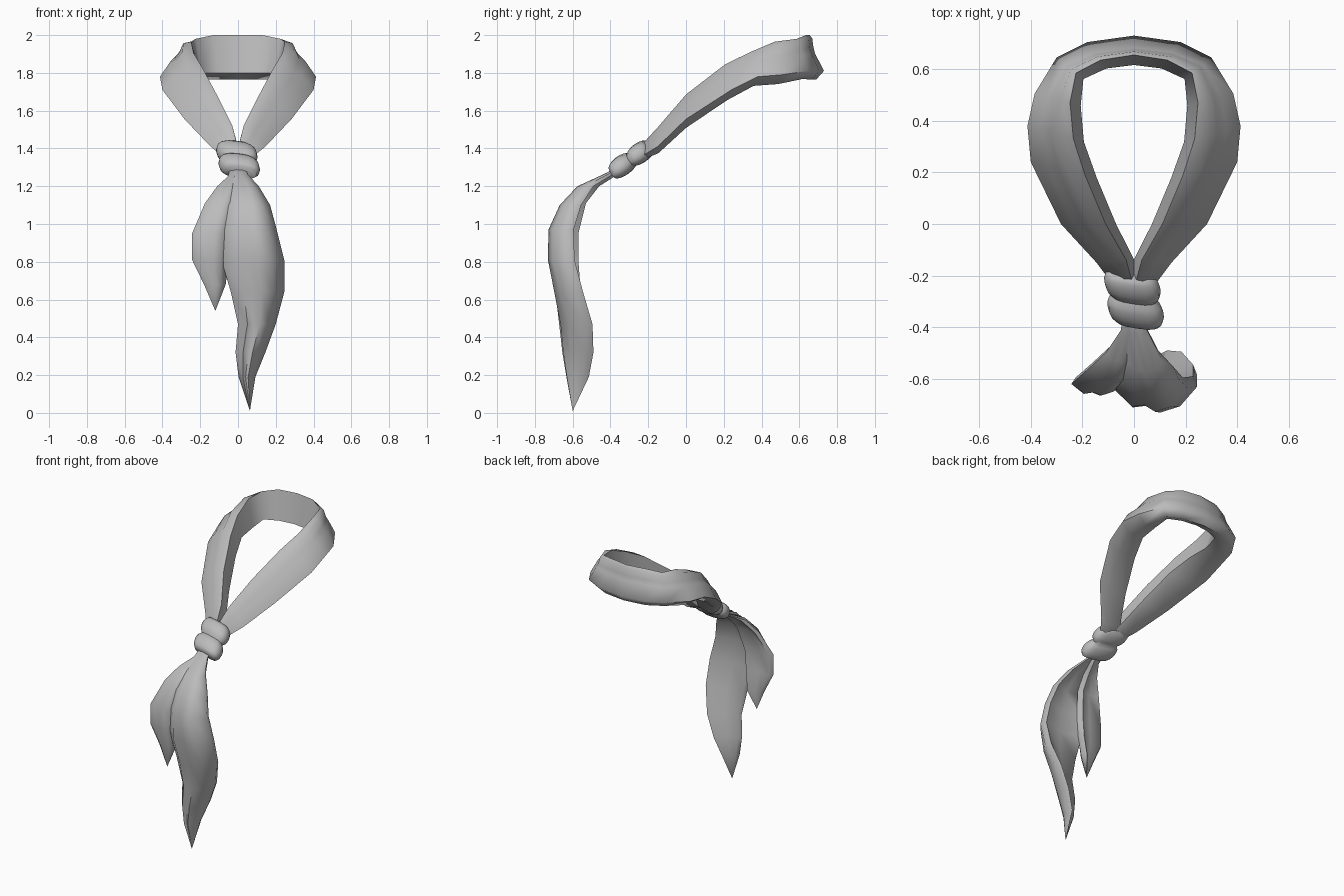
import bpy, bmesh, math
from mathutils import Vector

cube = bpy.data.objects.get("Cube")
if cube:
    bpy.data.objects.remove(cube, do_unlink=True)

# One cloth colour
cloth = bpy.data.materials.new("grey cloth")
cloth.use_nodes = True
GREY = (0.5, 0.5, 0.5, 1)
cloth.diffuse_color = GREY
cloth.node_tree.nodes["Principled BSDF"].inputs["Base Color"].default_value = GREY
UP = Vector((0, 0, 1))


def loft(name, rows, angle):
    """Skin a list of equally long closed sections and cap both ends."""
    bm = bmesh.new()
    grid = [[bm.verts.new(p) for p in row] for row in rows]
    n = len(rows[0])
    for a, b in zip(grid, grid[1:]):
        for i in range(n):
            j = (i + 1) % n
            bm.faces.new((a[i], a[j], b[j], b[i]))
    bm.faces.new(grid[0])
    bm.faces.new(grid[-1])
    bmesh.ops.remove_doubles(bm, verts=bm.verts, dist=0.0005)
    bmesh.ops.recalc_face_normals(bm, faces=bm.faces)
    me = bpy.data.meshes.new(name)
    bm.to_mesh(me)
    bm.free()
    me.materials.append(cloth)
    ob = bpy.data.objects.new(name, me)
    bpy.context.collection.objects.link(ob)
    bpy.ops.object.select_all(action='DESELECT')
    ob.select_set(True)
    bpy.context.view_layer.objects.active = ob
    bpy.ops.object.shade_smooth_by_angle(angle=math.radians(angle))


# Neck band: inner top edge and outer low edge, from back centre to knot
top_edge = [(0, .655, 2.0), (.13, .635, 2.0), (.225, .585, 1.98), (.248, .47, 1.965),
            (.235, .33, 1.905), (.19, .19, 1.83), (.11, 0, 1.68), (.03, -.14, 1.52), (0, -.25, 1.40)]
low_edge = [(0, .73, 1.81), (.18, .705, 1.81), (.30, .645, 1.81), (.385, .505, 1.79),
            (.413, .38, 1.78), (.40, .24, 1.71), (.283, 0, 1.555), (.145, -.15, 1.41), (.07, -.25, 1.35)]


def band_section(a, c):
    """Folded cloth section: puffed outside, hollow at the nape, sagging base."""
    a, c = Vector(a), Vector(c)
    across = c - a
    width = across.length
    out = Vector((across.x, across.y, 0)).normalized()
    dent = out * max(0, a.z - 1.95) * .7
    inner = Vector((a.x, a.y, c.z - .05 * width)) - out * .19 * width
    puffs = [a + across * t + UP * lift * width - dent * t
             for t, lift in [(.33, .22), (.5, .14), (.7, .18)]]
    return [a] + puffs + [c, c.lerp(inner, .35) - UP * .2 * width, inner]


half = [band_section(a, c) for a, c in zip(top_edge, low_edge)]
mirrored = [[Vector((-p.x, p.y, p.z)) for p in row] for row in half[:0:-1]]
loft("neck_band", mirrored + half, 72)

# Knot: two bulging wraps along a sloping axis, flatter underneath
start, end = Vector((0, -.19, 1.405)), Vector((0, -.38, 1.27))
axis = (end - start).normalized()
normal = Vector((0, axis.z, -axis.y))
if normal.z < 0:
    normal.negate()
rings = []
for i in range(13):
    t = i / 12
    wrap = abs(math.sin(2 * math.pi * t)) ** .6
    ring = []
    for k in range(16):
        c, s = math.cos(k * math.pi / 8), math.sin(k * math.pi / 8)
        x = (.085 + .024 * wrap) * math.copysign(abs(c) ** .75, c)
        h = (.044 + .018 * wrap) * math.copysign(abs(s) ** .75, s) * (1 if s > 0 else .75)
        side = Vector((x + .025 * (t - .5), 0, 0))
        ring.append(start.lerp(end, t) + side + axis * .18 * x + normal * h)
    rings.append(ring)
loft("knot", rings, 60)


# Hanging ends: two soft folds in front, shallow hollow behind, thick edges
def tail(name, rows):
    """Each row is z, right x, left x, right y, left y, fold depth."""
    folds = [(0, 0), (.25, .9), (.42, .82), (.57, 1.12), (.8, .85), (1, 0)]
    sections = []
    for z, x0, x1, y0, y1, depth in rows:
        edge = min(.04, .4 * (x1 - x0))
        front = [(x0 + (x1 - x0) * t, y0 + (y1 - y0) * t - depth * f, z) for t, f in folds]
        back = [(x1 - .4 * edge, y1 + edge, z),
                ((x0 + x1) / 2, (y0 + y1) / 2 + .5 * edge - .25 * depth, z),
                (x0 + .4 * edge, y0 + .6 * edge, z)]
        sections.append(front + back)
    loft(name, sections, 65)


tail("left_tail", [
    (1.31, -.03, .04, -.34, -.34, .01),
    (1.265, -.02, .05, -.41, -.41, .02),
    (1.20, -.03, .11, -.53, -.53, .04),
    (1.10, -.05, .17, -.61, -.595, .06),
    (.97, -.08, .205, -.63, -.635, .085),
    (.81, -.088, .245, -.63, -.63, .09),
    (.64, -.038, .245, -.625, -.585, .085),
    (.47, 0, .20, -.615, -.535, .085),
    (.32, -.013, .145, -.60, -.53, .08),
    (.19, .003, .092, -.595, -.55, .055),
    (.01, .063, .063, -.60, -.60, 0)])
tail("right_tail", [
    (1.31, -.045, .02, -.33, -.33, .01),
    (1.255, -.05, .02, -.41, -.40, .015),
    (1.20, -.11, 0, -.50, -.50, .035),
    (1.11, -.175, -.01, -.56, -.57, .045),
    (.95, -.243, -.04, -.62, -.61, .045),
    (.81, -.243, -.05, -.62, -.61, .045),
    (.68, -.18, -.065, -.61, -.60, .03),
    (.54, -.12, -.12, -.61, -.61, 0)])
